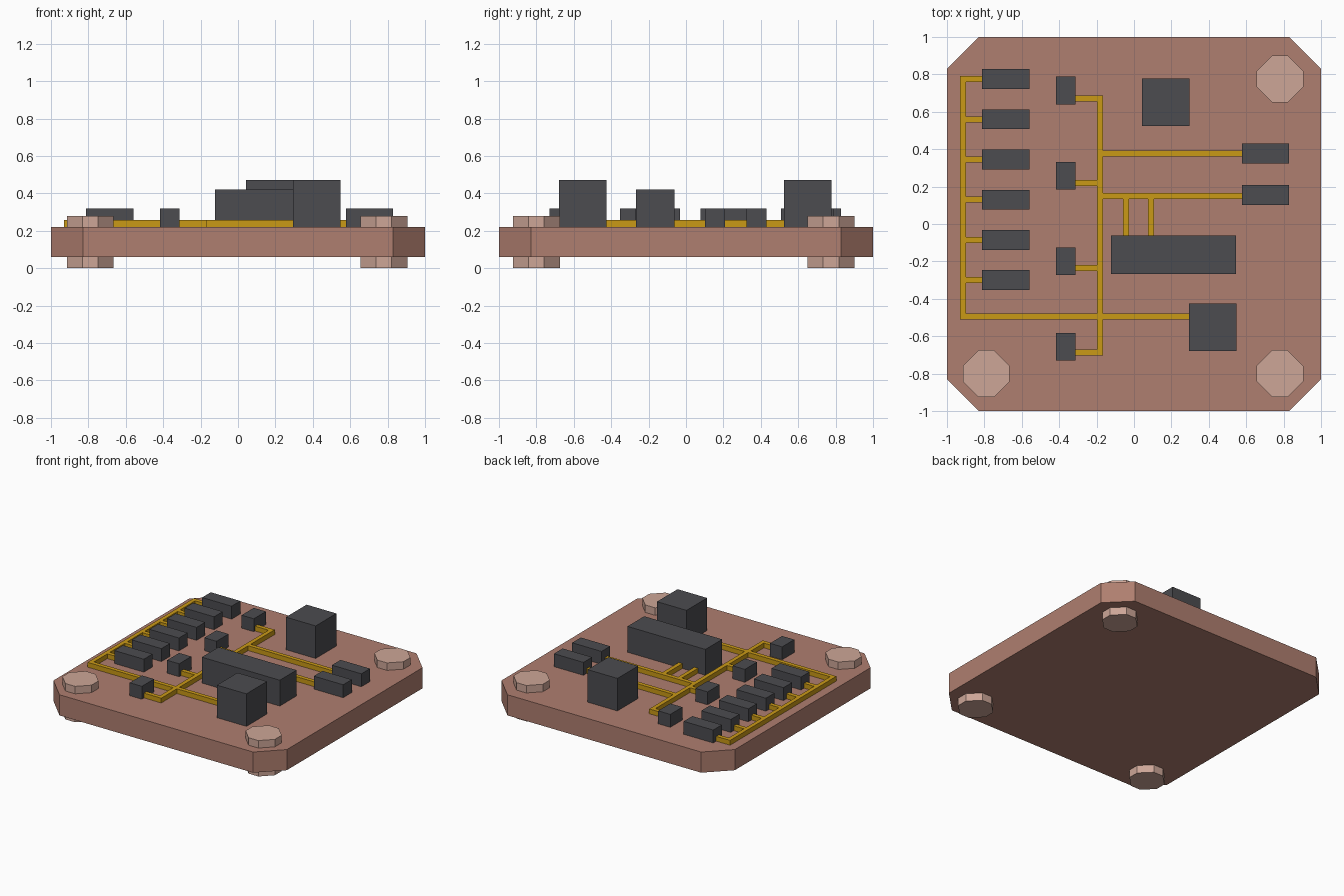
import bpy
import bmesh

cube = bpy.data.objects.get("Cube")
if cube:
    bpy.data.objects.remove(cube, do_unlink=True)


def material(name, rgb):
    mat = bpy.data.materials.new(name)
    mat.use_nodes = True
    color = (*rgb, 1.0)
    mat.diffuse_color = color
    bsdf = next(n for n in mat.node_tree.nodes if n.type == 'BSDF_PRINCIPLED')
    bsdf.inputs["Base Color"].default_value = color
    return mat


CLAY = material("clay_board", (0.43, 0.21, 0.16))
PALE = material("pale_stud", (0.61, 0.38, 0.31))
GOLD = material("gold_trace", (0.59, 0.32, 0.008))
DARK = material("dark_component", (0.072, 0.072, 0.08))

BOARD_BOTTOM, BOARD_TOP, TRACE_TOP = 0.06, 0.22, 0.257
HALF = 0.016  # half the width of a trace


def prism(name, outline, z0, z1, mat):
    """Extrude a flat outline between two heights."""
    bm = bmesh.new()
    base = bm.faces.new([bm.verts.new((x, y, z0)) for x, y in outline])
    top = bmesh.ops.extrude_face_region(bm, geom=[base])["geom"]
    moved = [v for v in top if isinstance(v, bmesh.types.BMVert)]
    bmesh.ops.translate(bm, verts=moved, vec=(0, 0, z1 - z0))
    bmesh.ops.recalc_face_normals(bm, faces=bm.faces)
    mesh = bpy.data.meshes.new(name)
    bm.to_mesh(mesh)
    bm.free()
    mesh.materials.append(mat)
    obj = bpy.data.objects.new(name, mesh)
    bpy.context.collection.objects.link(obj)
    return obj


def block(name, x0, x1, y0, y1, z1, mat=DARK):
    return prism(name, [(x0, y0), (x1, y0), (x1, y1), (x0, y1)], BOARD_TOP, z1, mat)


def clipped_square(cx, cy, r, cut):
    """Square outline with its corners cut off."""
    i = r - cut
    pts = [(i, -r), (r, -i), (r, i), (i, r), (-i, r), (-r, i), (-r, -i), (-i, -r)]
    return [(cx + x, cy + y) for x, y in pts]


def trace_x(name, x0, x1, y):
    block(name, x0, x1, y - HALF, y + HALF, TRACE_TOP, GOLD)


def trace_y(name, x, y0, y1):
    block(name, x - HALF, x + HALF, y0, y1, TRACE_TOP, GOLD)


# Board and corner studs, leaving the back left corner empty
prism("board", clipped_square(0, 0, 1, 0.17), BOARD_BOTTOM, BOARD_TOP, CLAY)
for name, x, y in (("back_right", 0.78, 0.775), ("front_right", 0.78, -0.8),
                   ("front_left", -0.79, -0.8)):
    prism("stud_" + name, clipped_square(x, y, 0.125, 0.083), 0, 0.278, PALE)

# Row of resistors with a shared outer bus
BUS_X, RETURN_Y = -0.915, -0.495
trace_y("outer_bus", BUS_X, RETURN_Y - HALF, 0.79)
for n in range(6):
    y = 0.775 - n * 0.215
    block(f"resistor_{n + 1}", -0.813, -0.56, y - 0.053, y + 0.053, 0.32)
    trace_x(f"resistor_trace_{n + 1}", BUS_X + HALF, -0.813, y)

# Small capacitors with the middle bus
MID_X = -0.182
trace_y("middle_bus", MID_X, -0.703, 0.687)
for n in range(4):
    y = 0.714 - n * 0.4565
    block(f"capacitor_{n + 1}", -0.417, -0.313, y - 0.074, y + 0.074, 0.32)
    trace_x(f"capacitor_trace_{n + 1}", -0.313, MID_X - HALF, 0.671 - n * 0.4525)

# Return trace, in two runs either side of the middle bus
trace_x("return_trace_outer", BUS_X + HALF, MID_X - HALF, RETURN_Y)
trace_x("return_trace_inner", MID_X + HALF, 0.294, RETURN_Y)

# Side connectors and their traces
for n, y in enumerate((0.377, 0.155)):
    block(f"connector_{n + 1}", 0.578, 0.83, y - 0.053, y + 0.053, 0.32)
    trace_x(f"connector_trace_{n + 1}", MID_X + HALF, 0.578, y - n * 0.004)

# Main chip, its two leads and the tall blocks
block("main_chip", -0.123, 0.545, -0.267, -0.062, 0.42)
for n, x in enumerate((-0.043, 0.091)):
    trace_y(f"chip_lead_{n + 1}", x, -0.062, 0.135)
block("tall_block_back", 0.043, 0.298, 0.525, 0.778, 0.472)
block("tall_block_front", 0.294, 0.547, -0.678, -0.426, 0.472)
